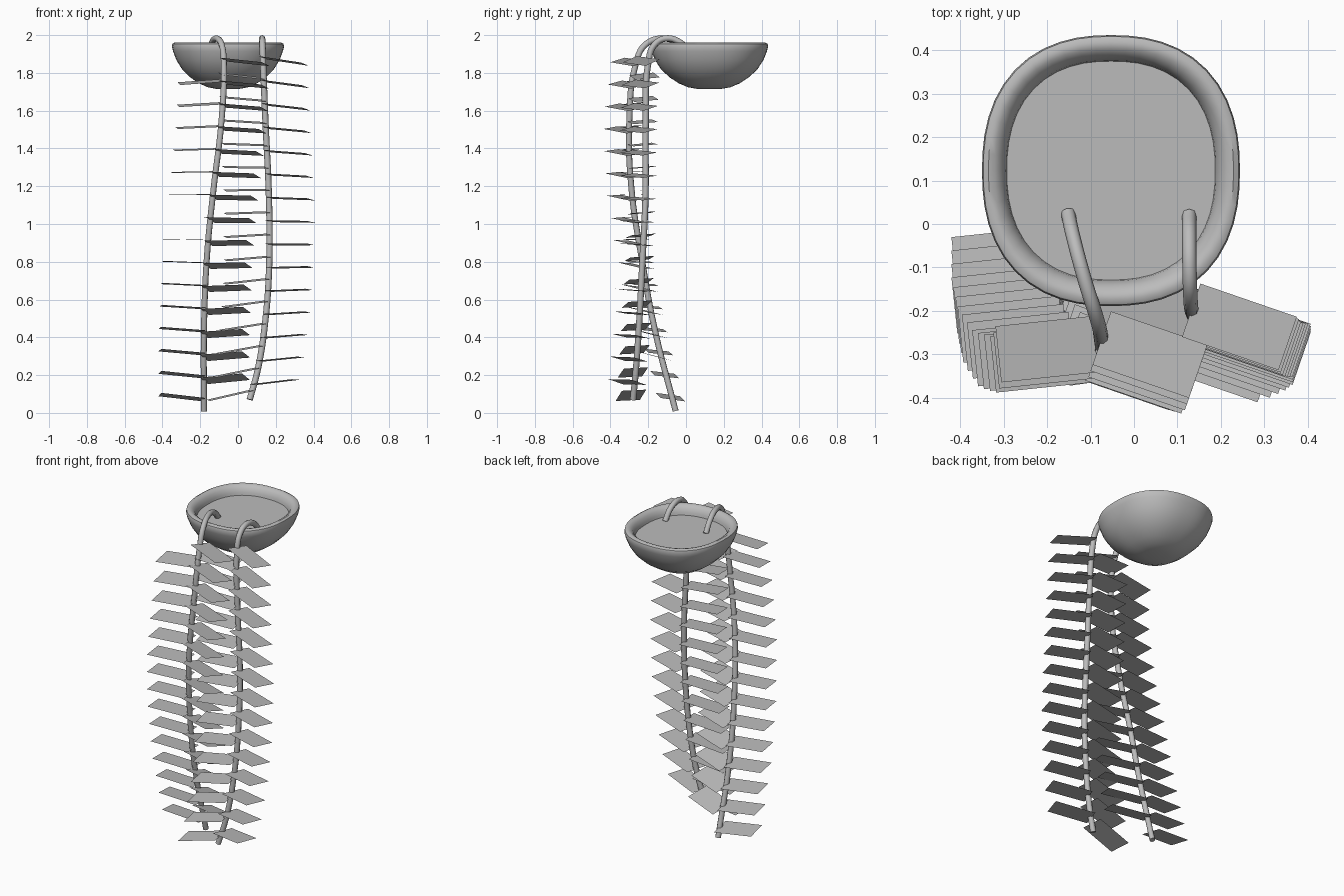
import bpy, bmesh, math
from mathutils import Vector

if "Cube" in bpy.data.objects:
    bpy.data.objects.remove(bpy.data.objects["Cube"])

grey = bpy.data.materials.new("plain grey")
grey.use_nodes = True
grey.diffuse_color = (0.5, 0.5, 0.5, 1)
grey.node_tree.nodes["Principled BSDF"].inputs["Base Color"].default_value = (0.5, 0.5, 0.5, 1)


def finish(name, bm, smooth=False):
    mesh = bpy.data.meshes.new(name)
    bm.to_mesh(mesh)
    bm.free()
    mesh.materials.append(grey)
    obj = bpy.data.objects.new(name, mesh)
    bpy.context.collection.objects.link(obj)
    if smooth:
        bpy.ops.object.select_all(action="DESELECT")
        bpy.context.view_layer.objects.active = obj
        obj.select_set(True)
        bpy.ops.object.shade_smooth_by_angle(angle=math.radians(45))
    return obj


# Bowl: a rounded-square ring lofted along a profile of (radius, height)
CENTRE, RX, RY, SIDES = Vector((-0.053, 0.123, 0)), 0.297, 0.312, 48


def ring(bm, radius, z):
    verts = []
    for i in range(SIDES):
        a = 2 * math.pi * i / SIDES
        c, s = math.cos(a), math.sin(a)
        k = radius / (abs(c) ** 2.35 + abs(s) ** 2.35) ** (1 / 2.35)
        verts.append(bm.verts.new(CENTRE + Vector((RX * k * c, RY * k * s, z))))
    return verts


def loft(bm, profile):
    rings = [ring(bm, r, z) for r, z in profile]
    for low, high in zip(rings, rings[1:]):
        for i in range(SIDES):
            j = (i + 1) % SIDES
            bm.faces.new((low[i], low[j], high[j], high[i]))
    return rings


bm = bmesh.new()
rings = loft(bm, [(0.2, 1.715), (0.36, 1.724), (0.52, 1.745), (0.68, 1.778),
                  (0.82, 1.82), (0.92, 1.868), (0.98, 1.915), (1, 1.94),
                  (0.99, 1.954), (0.95, 1.961), (0.9, 1.957), (0.85, 1.944),
                  (0.815, 1.92), (0.8, 1.89)])
bm.faces.new(rings[0][::-1])
finish("bowl", bm, True)

# Soil filling the bowl
bm = bmesh.new()
bm.faces.new(ring(bm, 0.82, 1.905))
finish("soil", bm)


# Stems: tubes hanging over the rim
def stem(name, points):
    curve = bpy.data.curves.new(name, "CURVE")
    curve.dimensions = "3D"
    curve.bevel_depth = 0.0165
    curve.bevel_resolution = 2
    curve.resolution_u = 6
    curve.use_fill_caps = True
    spline = curve.splines.new("BEZIER")
    spline.bezier_points.add(len(points) - 1)
    for bp, co in zip(spline.bezier_points, points):
        bp.co = co
        bp.handle_left_type = bp.handle_right_type = "AUTO"
    curve.materials.append(grey)
    obj = bpy.data.objects.new(name, curve)
    bpy.context.collection.objects.link(obj)


right_path = [(-0.152, 0.025, 1.9), (-0.14, -0.03, 1.955), (-0.113, -0.13, 1.982),
              (-0.085, -0.22, 1.945), (-0.075, -0.265, 1.85), (-0.087, -0.3, 1.55),
              (-0.13, -0.288, 1.18), (-0.165, -0.235, 0.82), (-0.18, -0.165, 0.44),
              (-0.18, -0.055, 0.01)]
left_path = [(0.127, 0.022, 1.9), (0.127, -0.03, 1.96), (0.128, -0.11, 1.982),
             (0.13, -0.17, 1.945), (0.133, -0.2, 1.85), (0.145, -0.213, 1.55),
             (0.164, -0.215, 1.13), (0.165, -0.232, 0.78), (0.145, -0.247, 0.49),
             (0.105, -0.265, 0.23), (0.062, -0.28, 0.07)]
stem("right_stem", right_path)
stem("left_stem", left_path)


def point_at(path, z):
    down = path[4:]
    for a, b in zip(down, down[1:]):
        if z >= b[2]:
            break
    return Vector(a).lerp(Vector(b), (z - a[2]) / (b[2] - a[2]))


# Leaves: flat plates in rows, their tilt changing from stem foot to top
LENGTH, HALF_WIDTH, ROWS = 0.235, 0.065, 15


def leaf_row(name, path, heading, z_low, z_high, slope_x, slope_y):
    bm = bmesh.new()
    a = math.radians(heading)
    along = Vector((math.cos(a), math.sin(a), 0))
    across = Vector((-along.y, along.x, 0)) * HALF_WIDTH
    for i in range(ROWS):
        t = i / (ROWS - 1)
        base = point_at(path, z_low + (z_high - z_low) * t)
        sx = slope_x[0] + (slope_x[1] - slope_x[0]) * t
        sy = slope_y[0] + (slope_y[1] - slope_y[0]) * t
        corners = []
        for d in (-across, along * LENGTH - across, along * LENGTH + across, across):
            d = d.copy()
            d.z = sx * d.x + sy * d.y
            corners.append(bm.verts.new(base + d))
        bm.faces.new(corners)
    finish(name, bm)


leaf_row("right_stem_outer_leaves", right_path, 186, 0.07, 1.76, (-0.1, 0.06), (-0.15, 0.12))
leaf_row("right_stem_inner_leaves", right_path, -19, 0.17, 1.87, (0.0, -0.15), (-0.28, -0.12))
leaf_row("left_stem_inner_leaves", left_path, 188, 0.12, 1.77, (0.22, -0.12), (0.08, 0.08))
leaf_row("left_stem_outer_leaves", left_path, -19, 0.15, 1.88, (0.1, -0.18), (-0.06, -0.08))
